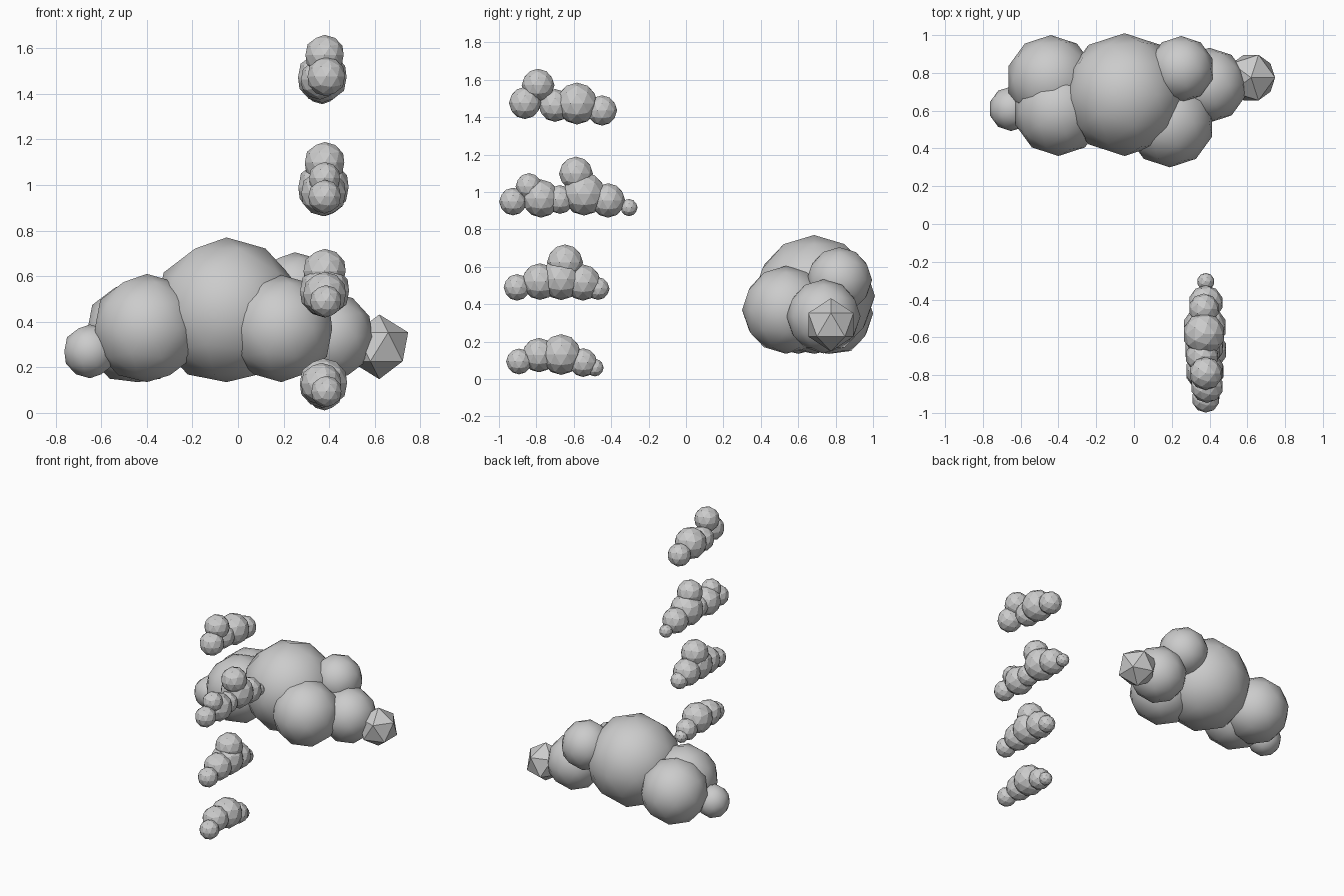
import bpy, bmesh, math
from mathutils import Matrix, Vector


def cloud(name, puffs, smooth=False, floor=None):
    """Overlapping icosphere puffs: (x, y, z, radius, subdivisions)."""
    bm = bmesh.new()
    for x, y, z, r, sub in puffs:
        bmesh.ops.create_icosphere(bm, subdivisions=sub, radius=r,
                                   matrix=Matrix.Translation((x, y, z)))
    if floor is not None:
        for v in bm.verts:
            v.co.z = max(v.co.z, floor)
    mesh = bpy.data.meshes.new(name)
    bm.to_mesh(mesh)
    bm.free()
    ob = bpy.data.objects.new(name, mesh)
    bpy.context.collection.objects.link(ob)
    if smooth:
        bpy.ops.object.select_all(action='DESELECT')
        ob.select_set(True)
        bpy.context.view_layer.objects.active = ob
        bpy.ops.object.shade_smooth_by_angle(angle=math.radians(30))
    return ob


# Large smooth cloud
cloud("large_cloud", [
    (-0.05, 0.685, 0.445, 0.325, 2),   # centre
    (-0.44, 0.765, 0.35, 0.235, 2),    # left back
    (-0.40, 0.60, 0.37, 0.24, 2),      # left front
    (-0.65, 0.61, 0.27, 0.118, 2),     # left tip
    (0.19, 0.535, 0.37, 0.235, 2),     # right front
    (0.25, 0.82, 0.53, 0.175, 2),      # right back
    (0.40, 0.735, 0.335, 0.198, 2),    # right
    (0.62, 0.775, 0.29, 0.142, 1),     # right tip
], smooth=True, floor=0.135)

# Stack of small faceted clouds: (x, y, z, radius) per puff
small = [
    [(.388, -.893, .094, .069), (.365, -.786, .128, .092), (.375, -.668, .131, .109),
     (.38, -.55, .088, .077), (.38, -.487, .061, .047)],
    [(.385, -.904, .49, .071), (.38, -.781, .521, .098), (.38, -.668, .535, .113),
     (.38, -.647, .623, .097), (.38, -.551, .516, .097), (.385, -.47, .484, .061)],
    [(.38, -.925, .949, .074), (.38, -.84, 1.03, .071), (.375, -.775, .965, .102),
     (.38, -.674, .96, .077), (.375, -.545, .99, .116), (.38, -.588, 1.098, .091),
     (.38, -.417, .955, .092), (.38, -.305, .917, .046)],
    [(.387, -.861, 1.476, .086), (.38, -.791, 1.571, .088), (.36, -.70, 1.463, .088),
     (.37, -.583, 1.473, .112), (.37, -.449, 1.436, .081)],
]
for i, puffs in enumerate(small, 1):
    cloud(f"small_cloud_{i}", [(*p, 2) for p in puffs])
